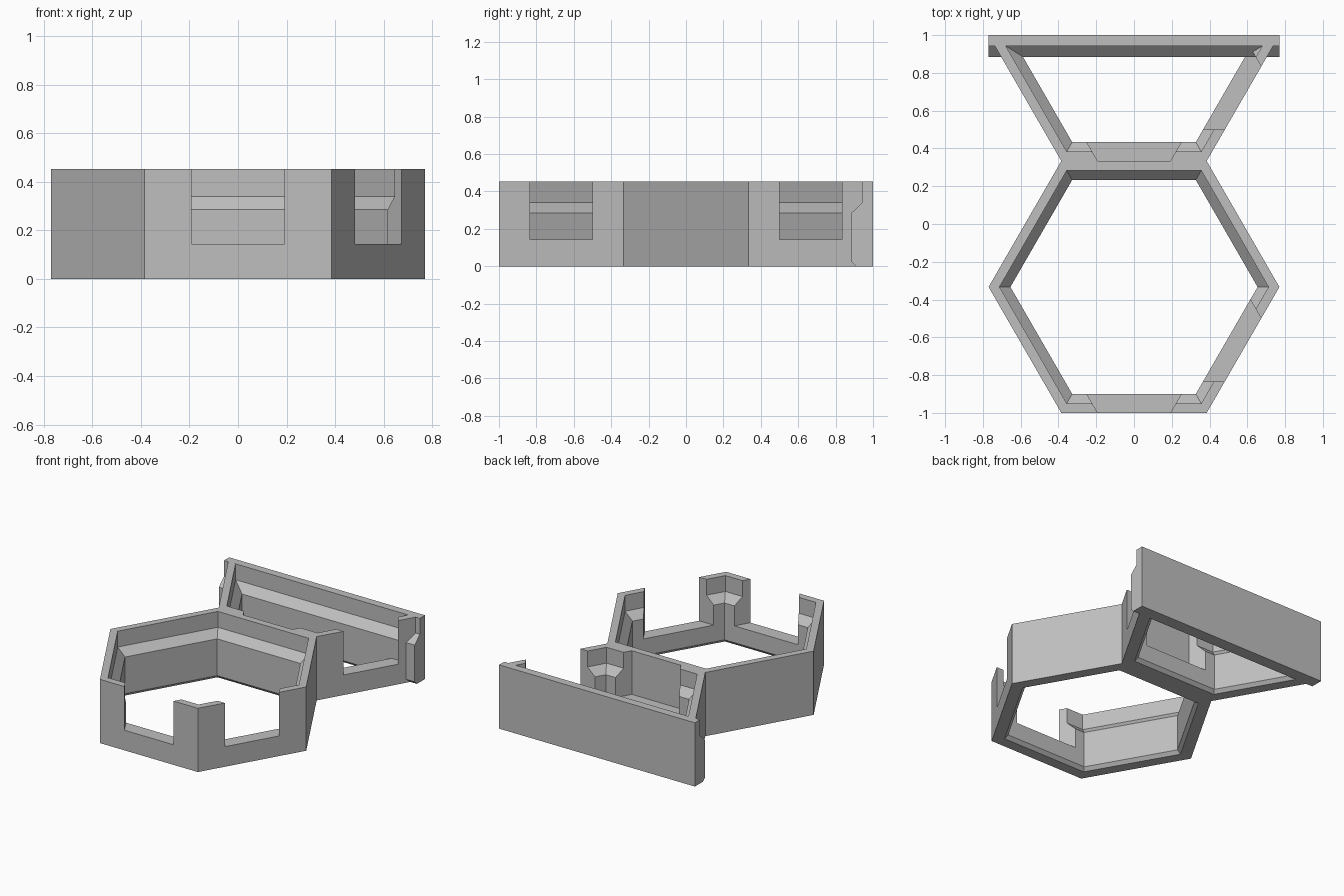
import bpy, bmesh
from math import radians, tan, sqrt
from mathutils import Vector, Matrix

cube = bpy.data.objects.get("Cube")
if cube:
    bpy.data.objects.remove(cube, do_unlink=True)

APOTHEM = 2 / 3
SIDE = APOTHEM * 2 / sqrt(3)
HEIGHT, SILL = 0.453, 0.143
SLANT = tan(radians(30))

# Wall cross-section as (depth inward, z): chamfered foot, thick base, sloped ledge, thin rim
SILL_PROFILE = [(0, 0), (0.078, 0), (0.1, 0.024), (0.1, SILL), (0, SILL)]
UPPER = [(0.1, SILL), (0.1, 0.285), (0.05, 0.34), (0.05, HEIGHT), (0, HEIGHT), (0, SILL)]
FULL_PROFILE = SILL_PROFILE[:3] + UPPER

grey = bpy.data.materials.new("plain grey")
grey.use_nodes = True
COLOUR = (0.52, 0.52, 0.52, 1)
grey.diffuse_color = COLOUR
grey.node_tree.nodes["Principled BSDF"].inputs["Base Color"].default_value = COLOUR


def add_object(name, bm):
    bmesh.ops.remove_doubles(bm, verts=bm.verts, dist=0.0001)
    mesh = bpy.data.meshes.new(name)
    bm.to_mesh(mesh)
    bm.free()
    mesh.materials.append(grey)
    bpy.context.collection.objects.link(bpy.data.objects.new(name, mesh))


def add_face(bm, points):
    bm.faces.new([bm.verts.new(p) for p in points])


def add_wall(bm, centre, index, window=False, shared=False):
    """One side of a hexagonal cell, mitred at both corners."""
    turn = Matrix.Rotation(radians(60 * index - 60), 3, 'Z')

    def place(s, d, z):
        return Vector(centre) + turn @ Vector((-s, APOTHEM - d, z))

    def sweep(profile, start, end):
        # start and end are (position, slope with depth) along the wall
        at = lambda end, p: place(end[0] + end[1] * p[0], *p)
        for a, b in zip(profile, profile[1:] + profile[:1]):
            if shared and a[0] == b[0] == 0:
                continue
            add_face(bm, [at(start, a), at(start, b), at(end, b), at(end, a)])
        return at

    corner_a, corner_b = (-SIDE / 2, SLANT), (SIDE / 2, -SLANT)
    if not window:
        sweep(FULL_PROFILE, corner_a, corner_b)
        return
    # Two posts either side of a low sill, with the opening flaring inward
    jamb_a, jamb_b = (-SIDE / 4, -SLANT), (SIDE / 4, SLANT)
    sweep(FULL_PROFILE, corner_a, jamb_a)
    sweep(SILL_PROFILE, jamb_a, jamb_b)
    at = sweep(FULL_PROFILE, jamb_b, corner_b)
    add_face(bm, [at(jamb_a, p) for p in UPPER])
    add_face(bm, [at(jamb_b, p) for p in reversed(UPPER)])
    if shared:
        # Back of the neighbouring cell's wall, seen through the opening
        q = SIDE / 4
        add_face(bm, [place(-q, 0, SILL), place(-q, 0, HEIGHT),
                      place(q, 0, HEIGHT), place(q, 0, SILL)])


# Full hexagonal cell at the front
bm = bmesh.new()
for i in range(6):
    add_wall(bm, (0, -1 + APOTHEM, 0), i + 0, window=i in (4, 5), shared=i == 1)
add_object("front_cell", bm)

# Half cell behind it, trimmed where it runs into the back bar
bm = bmesh.new()
for i in (3, 4, 5):
    add_wall(bm, (0, 1, 0), i, window=i > 3, shared=i == 4)
bmesh.ops.remove_doubles(bm, verts=bm.verts, dist=0.0001)
bmesh.ops.bisect_plane(bm, geom=bm.verts[:] + bm.edges[:] + bm.faces[:],
                       plane_co=(0, 0.942, 0), plane_no=(0, 1, 0), clear_outer=True)
add_object("rear_half_cell", bm)

# Straight back bar with the same section, slightly thicker
bm = bmesh.new()
ends = [[(x, 1 - d * 2 / sqrt(3), z) for d, z in FULL_PROFILE] for x in (-SIDE, SIDE)]
add_face(bm, ends[0])
add_face(bm, ends[1])
n = len(FULL_PROFILE)
for i in range(n):
    j = (i + 1) % n
    add_face(bm, [ends[0][i], ends[0][j], ends[1][j], ends[1][i]])
bmesh.ops.remove_doubles(bm, verts=bm.verts, dist=0.0001)
bmesh.ops.recalc_face_normals(bm, faces=bm.faces)
add_object("back_bar", bm)
